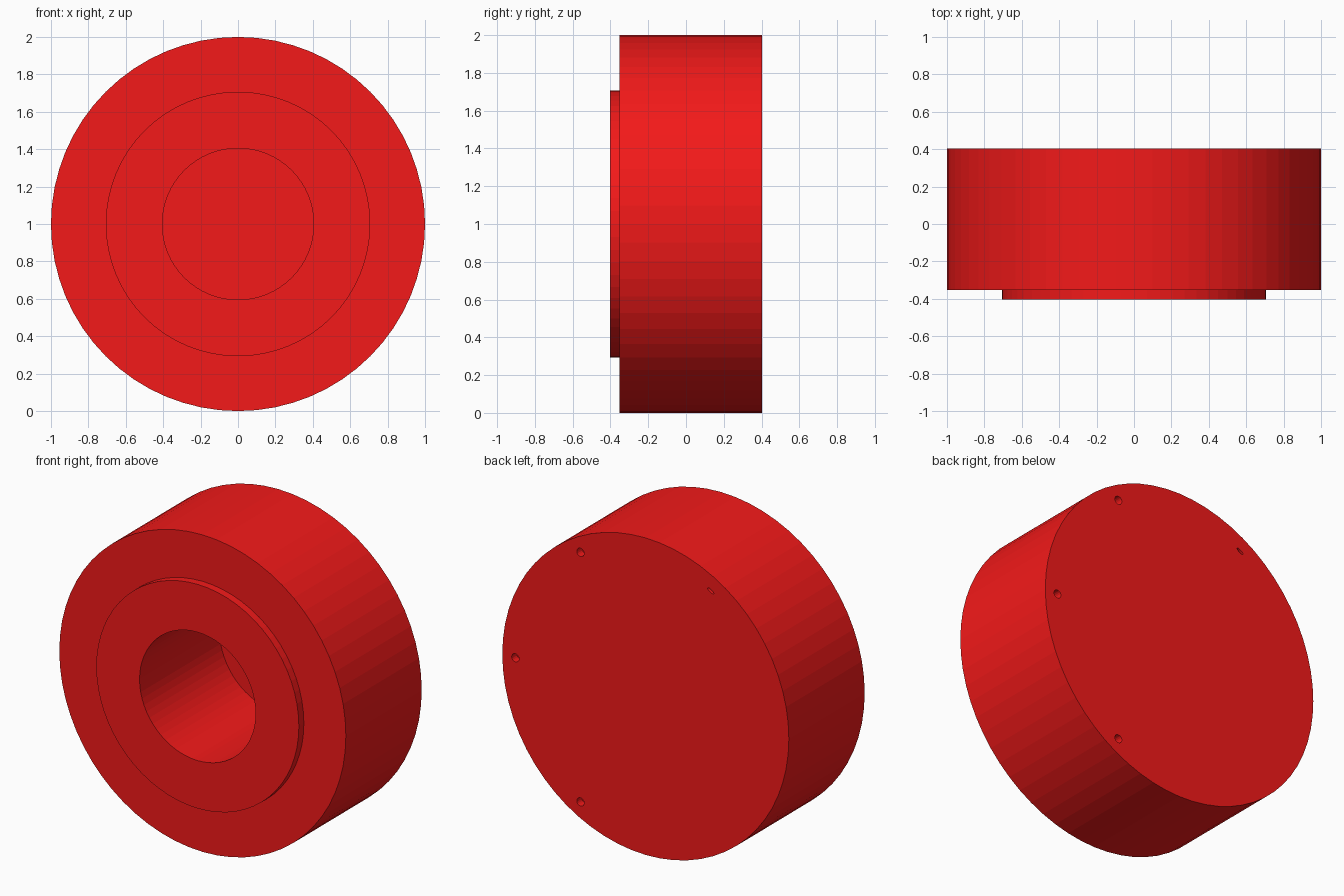
import bpy, bmesh
from math import pi, cos, sin
from mathutils import Matrix, Vector

if "Cube" in bpy.data.objects:
    bpy.data.objects.remove(bpy.data.objects["Cube"])

SEGMENTS = 64
BACK = 0.403

red = bpy.data.materials.new("red")
red.diffuse_color = (0.9, 0.01, 0.01, 1)
red.use_nodes = True
red.node_tree.nodes["Principled BSDF"].inputs["Base Color"].default_value = red.diffuse_color


def make_object(name, bm):
    mesh = bpy.data.meshes.new(name)
    bmesh.ops.recalc_face_normals(bm, faces=bm.faces)
    bm.to_mesh(mesh)
    bm.free()
    mesh.materials.append(red)
    obj = bpy.data.objects.new(name, mesh)
    bpy.context.collection.objects.link(obj)
    return obj


# Wheel body: (radius, y) profile with bore, raised hub ring and flat back
profile = [(0, 0.395), (0.405, 0.395), (0.405, -BACK), (0.707, -BACK),
           (0.707, -0.353), (1, -0.353), (1, BACK), (0, BACK)]
bm = bmesh.new()
verts = [bm.verts.new((r, y, 1)) for r, y in profile]
edges = [bm.edges.new(pair) for pair in zip(verts, verts[1:])]
bmesh.ops.spin(bm, geom=verts + edges, cent=(0, 0, 1), axis=(0, 1, 0),
               angle=2 * pi, steps=SEGMENTS)
bmesh.ops.remove_doubles(bm, verts=bm.verts, dist=1e-4)
bmesh.ops.dissolve_limit(bm, angle_limit=0.01, verts=bm.verts, edges=bm.edges)
wheel = make_object("wheel_body", bm)

# Small holes near the rim of the back face; the last one is a narrow slit
bm = bmesh.new()
for degrees, width in ((-60, 1), (0, 1), (60, 1), (120, 0.35)):
    a = degrees * pi / 180
    place = (Matrix.Translation(Vector((0.909 * cos(a), BACK, 1 + 0.909 * sin(a))))
             @ Matrix.Rotation(-a, 4, 'Y') @ Matrix.Diagonal((width, 1, 1, 1))
             @ Matrix.Rotation(pi / 2, 4, 'X'))
    bmesh.ops.create_cone(bm, cap_ends=True, segments=16, radius1=0.026,
                          radius2=0.026, depth=0.1, matrix=place)
cutter = make_object("hole_cutter", bm)
cutter.hide_render = True
cutter.hide_viewport = True

holes = wheel.modifiers.new("back_holes", 'BOOLEAN')
holes.operation = 'DIFFERENCE'
holes.solver = 'EXACT'
holes.object = cutter
